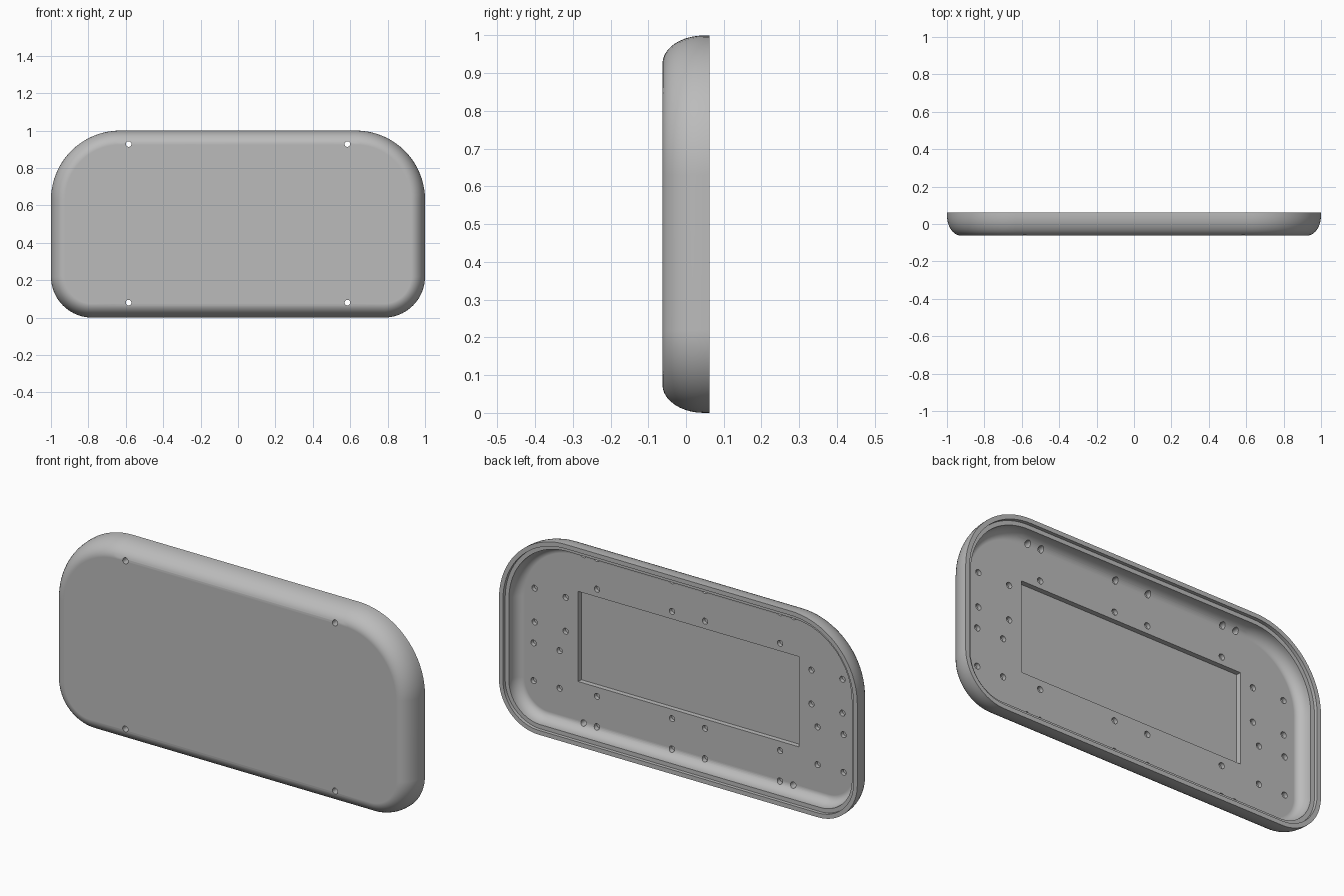
import bpy, bmesh, math
from mathutils import Matrix, Vector

cube = bpy.data.objects.get("Cube")
if cube:
    bpy.data.objects.remove(cube, do_unlink=True)

grey = bpy.data.materials.new("plain_grey")
grey.use_nodes = True
colour = (0.5, 0.5, 0.5, 1)
grey.diffuse_color = colour
grey.node_tree.nodes["Principled BSDF"].inputs["Base Color"].default_value = colour

FRONT, BACK, FLOOR, POCKET = -0.0625, 0.0625, -0.02, -0.045
TOP_R, BOTTOM_R = 0.37, 0.22


def make_object(name, bm):
    bmesh.ops.recalc_face_normals(bm, faces=bm.faces)
    mesh = bpy.data.meshes.new(name)
    bm.to_mesh(mesh)
    bm.free()
    mesh.materials.append(grey)
    obj = bpy.data.objects.new(name, mesh)
    bpy.context.collection.objects.link(obj)
    return obj


def outline(inset, y, steps=20):
    """Rounded outline with larger upper corners, shrunk by inset."""
    pts = []
    for i, (sx, top) in enumerate([(1, 1), (-1, 1), (-1, 0), (1, 0)]):
        r = TOP_R if top else BOTTOM_R
        cx, cz = sx * (1 - r), (1 - r if top else r)
        for k in range(steps + 1):
            a = math.pi / 2 * (i + k / steps)
            pts.append((cx + (r - inset) * math.cos(a), y, cz + (r - inset) * math.sin(a)))
    return pts


def fillet(inset, y, wide, deep, n=10):
    """Quarter ellipse from a flat face out to a wall, as (inset, y) pairs."""
    return [(inset - wide * math.sin(t), y + deep * (1 - math.cos(t)))
            for t in (math.pi / 2 * k / n for k in range(n + 1))]


# Shell section: rounded front edge, stepped rim, inner wall and floor
section = fillet(0.075, FRONT, 0.075, 0.11)
section += [(0, BACK), (0.022, BACK), (0.022, 0.045), (0.043, 0.045)]
section += reversed(fillet(0.085, FLOOR, 0.042, 0.055))

bm = bmesh.new()
rings = [[bm.verts.new(p) for p in outline(*s)] for s in section]
for a, b in zip(rings, rings[1:]):
    for k in range(len(a)):
        j = (k + 1) % len(a)
        bm.faces.new((a[k], a[j], b[j], b[k]))
bm.faces.new(rings[0])
bm.faces.new(rings[-1])
shell = make_object("shell", bm)

# Cutters: rectangular pocket, blind screw holes, four through holes
bm = bmesh.new()


def cut_hole(x, z, y0, y1, r=0.015):
    place = Matrix.Translation((x, (y0 + y1) / 2, z)) @ Matrix.Rotation(math.pi / 2, 4, 'X')
    bmesh.ops.create_cone(bm, cap_ends=True, segments=24, radius1=r, radius2=r,
                          depth=y1 - y0, matrix=place)


low, high = 0.28, 0.735
bmesh.ops.create_cube(bm, size=1, matrix=Matrix.Translation((0, (POCKET + 0.03) / 2, (low + high) / 2))
                      @ Matrix.Diagonal(Vector((1.232, 0.03 - POCKET, high - low, 1))))
rows = [0.08, 0.233, 0.774, 0.928]
blind = [(x, z) for x in (0.092, 0.511) for z in rows]
blind += [(x, z) for x in (0.686, 0.859) for z in (0.515, 0.686)]
blind += [(x, z) for x in (0.72, 0.865) for z in (0.218, 0.408)]
for side in (-1, 1):
    for x, z in blind:
        cut_hole(side * x, z, -0.04, 0.04)
    for z in (rows[0], rows[-1]):
        cut_hole(side * 0.585, z, -0.1, 0.1)
cutter = make_object("hole_cutter", bm)
cutter.hide_render = True

# Cut the shell, then shade it
bpy.ops.object.select_all(action='DESELECT')
shell.select_set(True)
bpy.context.view_layer.objects.active = shell
cut = shell.modifiers.new("cut", 'BOOLEAN')
cut.object = cutter
cut.operation = 'DIFFERENCE'
cut.solver = 'EXACT'
bpy.ops.object.modifier_apply(modifier=cut.name)
bpy.data.objects.remove(cutter, do_unlink=True)
bpy.ops.object.shade_smooth_by_angle(angle=math.radians(30))
weighted = shell.modifiers.new("even_normals", 'WEIGHTED_NORMAL')
weighted.keep_sharp = True
